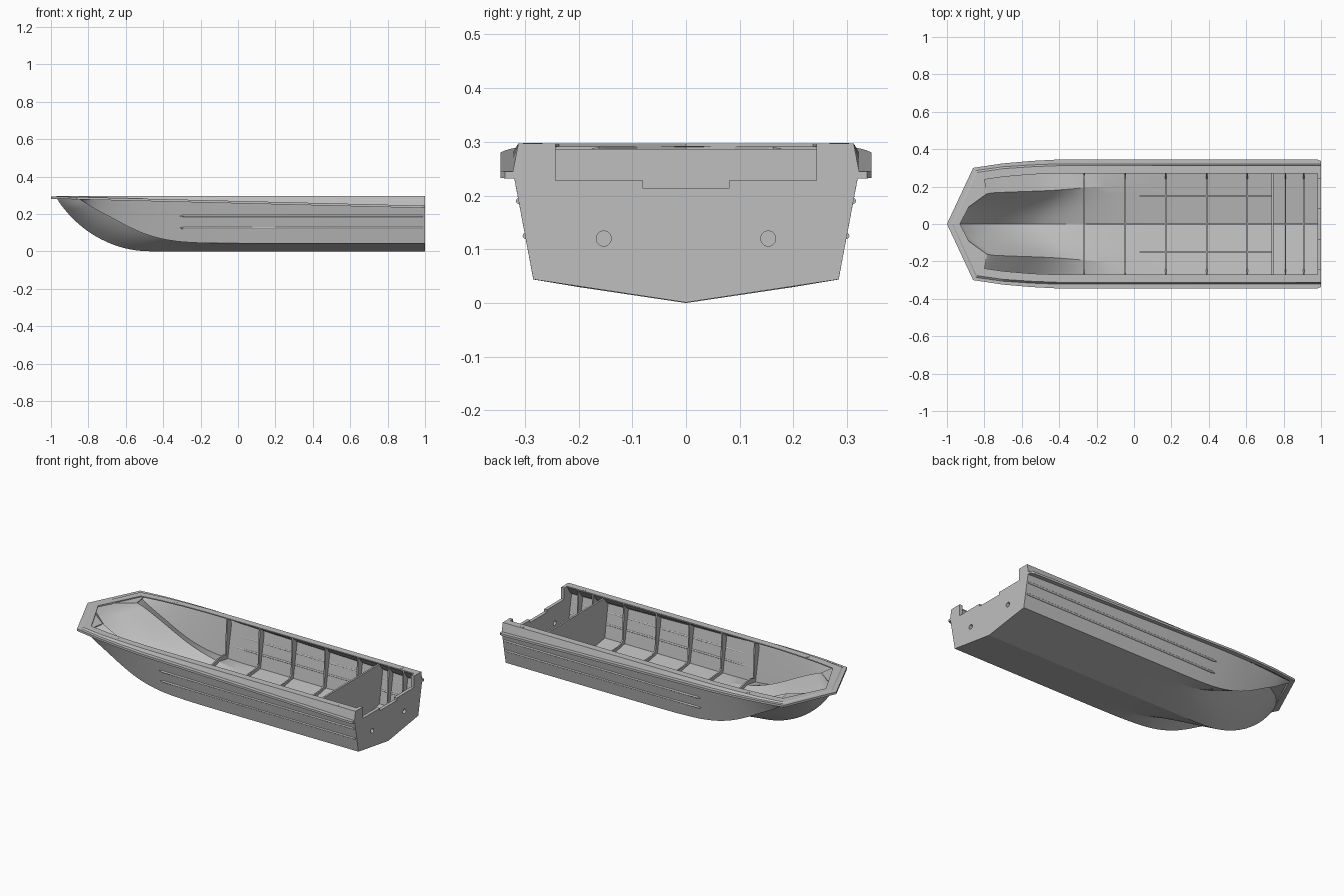
import bpy, bmesh, math
from mathutils import Vector

old = bpy.data.objects.get("Cube")
if old:
    bpy.data.objects.remove(old, do_unlink=True)

GREY = (0.52, 0.52, 0.52, 1)
mat = bpy.data.materials.new("hull grey")
mat.use_nodes = True
mat.diffuse_color = GREY
mat.node_tree.nodes["Principled BSDF"].inputs["Base Color"].default_value = GREY


def finish(name, bm, fix=True, angle=12):
    if fix:
        bmesh.ops.recalc_face_normals(bm, faces=bm.faces)
    me = bpy.data.meshes.new(name)
    bm.to_mesh(me)
    bm.free()
    ob = bpy.data.objects.new(name, me)
    bpy.context.collection.objects.link(ob)
    me.materials.append(mat)
    bpy.ops.object.select_all(action='DESELECT')
    ob.select_set(True)
    bpy.context.view_layer.objects.active = ob
    bpy.ops.object.shade_smooth_by_angle(angle=math.radians(angle))
    return ob


def loft(name, rows, closed=False, angle=12):
    """Skin a list of equal-length point rows."""
    bm = bmesh.new()
    vs = [[bm.verts.new(p) for p in r] for r in rows]
    n = len(rows[0])
    for a, b in zip(vs, vs[1:]):
        for j in range(n if closed else n - 1):
            k = (j + 1) % n
            bm.faces.new((a[j], b[j], b[k], a[k]))
    if closed:
        bm.faces.new(vs[0])
        bm.faces.new(vs[-1])
    return finish(name, bm, closed, angle)


def plate(name, x0, x1, half):
    """Cross-section plate: half outline (y, z) mirrored about the centre line."""
    pts = half + [(-y, z) for y, z in reversed(half) if y > 0]
    bm = bmesh.new()
    f = bm.faces.new([bm.verts.new((x0, y, z)) for y, z in pts])
    ext = bmesh.ops.extrude_face_region(bm, geom=[f])["geom"]
    bmesh.ops.translate(bm, vec=(x1 - x0, 0, 0),
                        verts=[v for v in ext if isinstance(v, bmesh.types.BMVert)])
    return finish(name, bm)


def bar(name, x0, x1, y, z0, z1):
    """Thin lengthwise floor bar."""
    loft(name, [[(x, y - .003, z0), (x, y + .003, z0), (x, y + .003, z1), (x, y - .003, z1)]
                for x in (x0, x1)], True)


def cylinder(name, pos, r, depth, axis='Z'):
    rot = (0, math.pi / 2, 0) if axis == 'X' else (0, 0, 0)
    bpy.ops.mesh.primitive_cylinder_add(vertices=24, radius=r, depth=depth, location=pos, rotation=rot)
    ob = bpy.context.object
    ob.name = name
    ob.data.materials.append(mat)
    return ob


def smooth_line(pts, sub=4):
    """Catmull-Rom subdivision of a control line."""
    p = [Vector(q) for q in pts]
    out = []
    for i in range(len(p) - 1):
        a, b, c, d = p[max(i - 1, 0)], p[i], p[i + 1], p[min(i + 2, len(p) - 1)]
        for k in range(sub):
            t = k / sub
            out.append(0.5 * (2 * b + (c - a) * t + (2 * a - 5 * b + 4 * c - d) * t * t
                              + (3 * b - a - 3 * c + d) * t ** 3))
    return out + [p[-1]]


def rail_z(x):
    return 0.27 - 0.025 * x


# Hull: keel, groove, chine and sheer lines skinned from bow to stern
keel = smooth_line([(-.97, 0, .285), (-.935, 0, .235), (-.87, 0, .163), (-.78, 0, .093), (-.68, 0, .042),
                    (-.58, 0, .012), (-.47, 0, .001), (-.25, 0, 0), (.1, 0, 0), (.99, 0, 0)])
groove = smooth_line([(-.79, .163, .286), (-.76, .168, .274), (-.7, .171, .247), (-.62, .174, .207),
                      (-.53, .177, .16), (-.44, .181, .117), (-.34, .188, .08), (-.2, .198, .048),
                      (.1, .2, .031), (.99, .2, .031)])
chine = smooth_line([(-.855, .258, .283), (-.82, .26, .262), (-.76, .262, .225), (-.68, .265, .183),
                     (-.58, .268, .13), (-.48, .272, .088), (-.36, .277, .059), (-.2, .281, .046),
                     (.1, .284, .044), (.99, .284, .044)])
sheer = smooth_line([(x, y, rail_z(x) - .011) for x, y in
                     [(-.86, .272), (-.82, .28), (-.75, .289), (-.67, .298), (-.57, .307), (-.47, .315),
                      (-.35, .32), (-.2, .322), (.1, .322), (.99, .32)]])
rows = []
for i, (k, g, c, s) in enumerate(zip(keel, groove, chine, sheer)):
    w = max(0, 1 - i / 28)
    belly = [g.lerp(k, t) + Vector((-.022 * w, .012 * w, -.018 * w * min(1, i / 4))) * math.sin(math.pi * t)
             for t in (.2, .4, .6, .8)]
    half = [s, s.lerp(c, .5), c, g] + belly
    rows.append(half + [k] + [Vector((p.x, -p.y, p.z)) for p in reversed(half)])
hull = loft("hull_shell", rows)
sol = hull.modifiers.new("thickness", 'SOLIDIFY')
sol.thickness = .006
sol.offset = -1
sol.use_rim = False

# Side deck: flat coaming with a lower outer rail that falls towards the stern
rail = [(-1, 0), (-.86, .3), (-.7, .324), (-.55, .337), (-.4, .345), (0, .345), (.98, .345), (1, .337)]
coam = [(-.968, 0), (-.84, .276), (-.7, .296), (-.55, .306), (-.4, .312), (0, .312), (.98, .312), (1, .312)]
inner = [(-.93, 0), (-.81, .236), (-.7, .252), (-.55, .265), (-.4, .271), (0, .271), (.98, .271), (1, .271)]
ring = []
for (rx, ry), (cx, cy), (ix, iy) in zip(rail, coam, inner):
    zr = rail_z(rx)
    out = .01 if ry else 0
    ring.append([(ix, iy, .291), (ix, iy, .297), (cx, cy, .297), (cx - .004 * (rx < -.8), cy + out, zr),
                 (rx, ry, zr), (rx, ry, zr - .013), (cx, cy + out * .6, zr - .013), (cx, cy - out, min(.288, zr))])
mirrored = [[(x, -y, z) for x, y, z in r] for r in ring[:0:-1]]
loft("side_deck", mirrored + ring, True)

# Bow ledge filling between the deck opening and the hull
for side in (1, -1):
    ledge = []
    for (ax, ay), (bx, by) in (((-.96, 0), (-.935, 0)), ((-.915, .09), (-.885, .09)),
                               ((-.875, .17), (-.785, .163)), ((-.835, .255), (-.8, .245))):
        ledge.append([(ax, side * ay, .291), (bx, side * by, .291), (bx, side * by, .286), (ax, side * ay, .286)])
    loft("bow_ledge", ledge, True)

# Transom with stepped engine cut-out and drain holes
transom = plate("transom", .98, 1, [(0, .001), (.284, .044), (.32, .235), (.312, .297), (.243, .297),
                                    (.243, .228), (.08, .228), (.08, .213)])
for side in (1, -1):
    cutter = cylinder("drain_cutter", (.99, side * .153, .12), .014, .1, 'X')
    cutter.hide_render = True
    cutter.hide_viewport = True
    cutter.display_type = 'WIRE'
    cut = transom.modifiers.new("drain", 'BOOLEAN')
    cut.operation = 'DIFFERENCE'
    cut.object = cutter
    cut.solver = 'EXACT'

# Cross frames and the full bulkhead, resting on the floor
for x, floor in ((-.265, .066), (-.048, .043), (.17, .035), (.388, .035), (.605, .035), (.81, .035), (.908, .035)):
    plate("cross_frame", x - .004, x + .004,
          [(0, .004), (.198, floor), (.277, .05), (.312, .245), (.3, .29), (.272, .29), (.262, .08),
           (.24, floor + .022), (.19, floor + .018), (0, .045)])
plate("bulkhead", .735, .746, [(0, .004), (.278, .047), (.31, .245), (.3, .287), (0, .287)])

# Floor stringers
bar("keel_stringer", -.26, .98, 0, .003, .04)
for side in (1, -1):
    bar("side_stringer", .03, .735, side * .15, .027, .046)

# Raised strakes along the hull sides
for z, y in ((.19, .3105), (.125, .298)):
    for side in (1, -1):
        strake = []
        for x in (-.31, -.29, .99):
            r = .002 if x < -.3 else .006
            lean = -.003 if x < 0 else 0
            strake.append([(x, side * (y + lean + r * math.cos(a)), z + r * math.sin(a))
                           for a in [math.tau * k / 10 for k in range(10)]])
        loft("side_strake", strake, True, 45)

# Flush deck fittings
for x, y in ((-.61, .28), (.88, .29)):
    for side in (1, -1):
        cylinder("deck_fitting", (x, side * y, .296), .013, .004)
